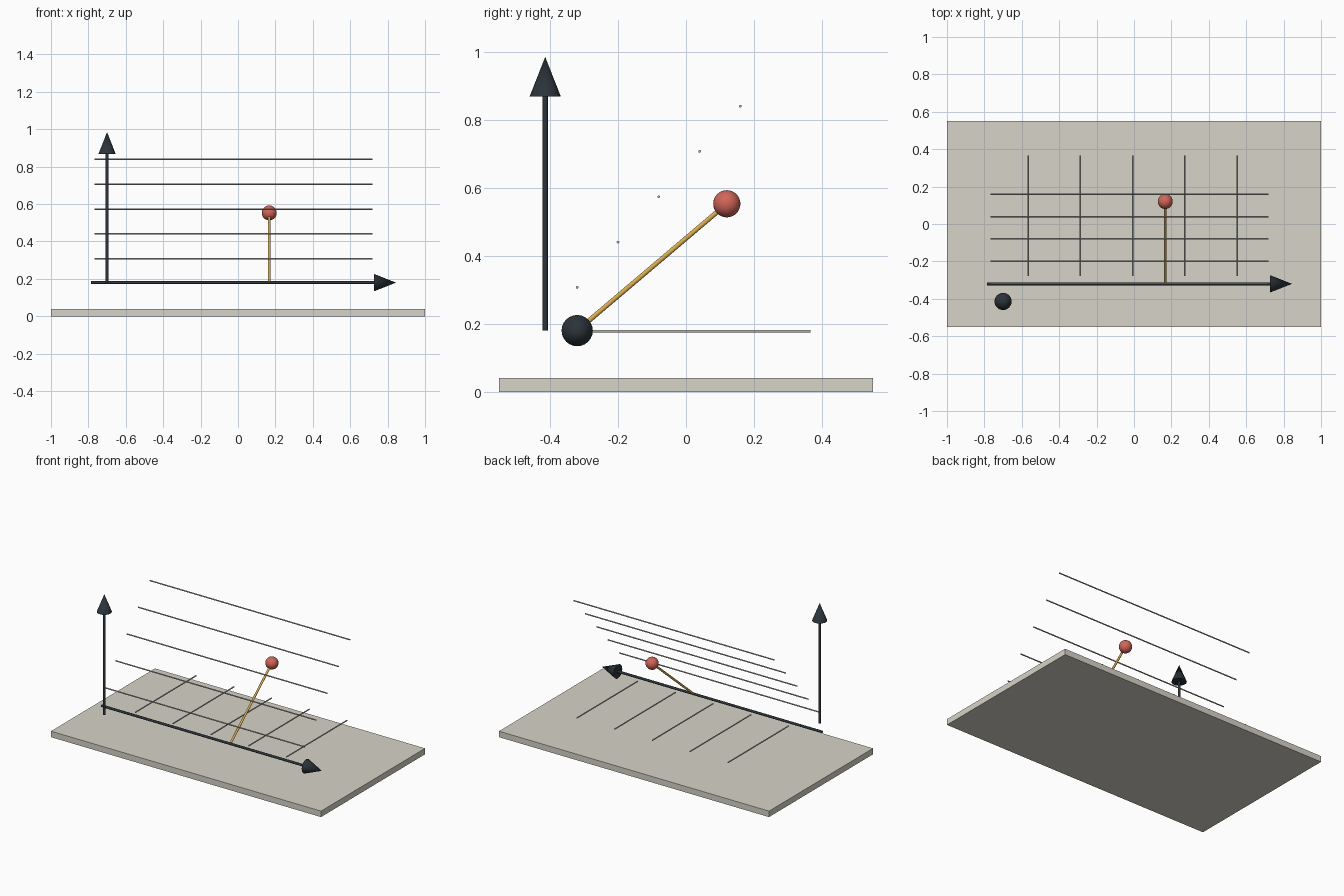
import bpy
import math
from mathutils import Vector

cube = bpy.data.objects.get("Cube")
if cube:
    bpy.data.objects.remove(cube, do_unlink=True)


def material(name, rgb):
    mat = bpy.data.materials.new(name)
    mat.use_nodes = True
    mat.diffuse_color = (*rgb, 1)
    mat.node_tree.nodes["Principled BSDF"].inputs["Base Color"].default_value = (*rgb, 1)
    return mat


STONE = material("warm grey", (0.68, 0.66, 0.58))
DARK = material("dark slate", (0.025, 0.034, 0.042))
GREY = material("line grey", (0.50, 0.49, 0.46))
GOLD = material("gold", (0.70, 0.42, 0.08))
RED = material("coral red", (0.64, 0.13, 0.10))


def finish(name, mat, smooth=True):
    obj = bpy.context.object
    obj.name = name
    obj.data.materials.append(mat)
    if smooth:
        bpy.ops.object.shade_smooth_by_angle(angle=math.radians(40))
    return obj


def rod(name, start, end, radius, mat, tip_radius=None, sides=16):
    """Round bar between two points; a tip radius of zero makes a cone."""
    a, b = Vector(start), Vector(end)
    bpy.ops.mesh.primitive_cone_add(
        vertices=sides, radius1=radius,
        radius2=radius if tip_radius is None else tip_radius,
        depth=(b - a).length, location=(a + b) / 2,
        rotation=(b - a).to_track_quat("Z", "Y").to_euler())
    return finish(name, mat)


def arrow(name, start, neck, tip):
    rod(name + "_shaft", start, neck, 0.008, DARK)
    rod(name + "_head", neck, tip, 0.046, DARK, tip_radius=0, sides=24)


# Base slab
bpy.ops.mesh.primitive_cube_add(size=1, location=(0, 0, 0.02))
bpy.context.object.scale = (2, 1.1, 0.04)
bpy.ops.object.transform_apply(location=False, rotation=False, scale=True)
finish("base_slab", STONE, smooth=False)

# Axis arrows
AXIS_Y, AXIS_Z = -0.32, 0.18
arrow("vertical_axis", (-0.7, -0.414, AXIS_Z), (-0.7, -0.414, 0.868),
      (-0.7, -0.414, 0.985))
arrow("horizontal_axis", (-0.785, AXIS_Y, AXIS_Z), (0.728, AXIS_Y, AXIS_Z),
      (0.845, AXIS_Y, AXIS_Z))

# Rising lengthwise lines and flat crosswise lines
for i in range(5):
    y, z = AXIS_Y + 0.12 * i, 0.307 + 0.1333 * i
    rod(f"rising_line_{i + 1}", (-0.766, y, z), (0.718, y, z), 0.004, GREY, sides=12)
    x = -0.566 + 0.2795 * i
    rod(f"cross_line_{i + 1}", (x, -0.277, 0.178), (x, 0.366, 0.178), 0.004, GREY, sides=12)

# Slanted pointer with ball
BALL = (0.167, 0.12, 0.553)
rod("pointer_rod", (0.167, AXIS_Y, AXIS_Z), BALL, 0.007, GOLD)
bpy.ops.mesh.primitive_uv_sphere_add(segments=32, ring_count=16, radius=0.04, location=BALL)
finish("pointer_ball", RED)
